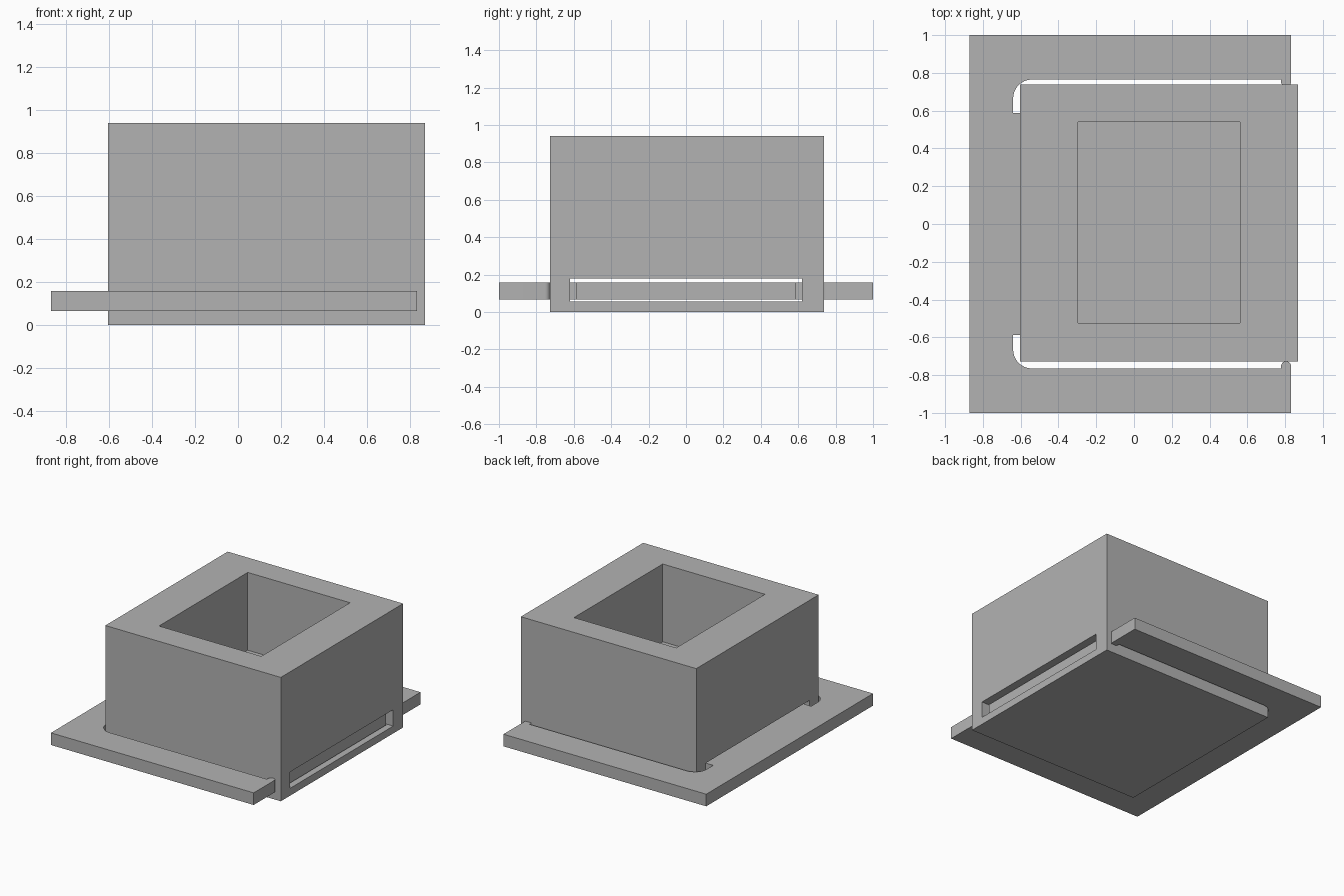
import bpy, bmesh
from math import sin, cos, pi

cube = bpy.data.objects.get("Cube")
if cube:
    bpy.data.objects.remove(cube, do_unlink=True)

# Single flat grey
grey = bpy.data.materials.new("plain_grey")
grey.use_nodes = True
colour = (0.45, 0.45, 0.45, 1)
grey.diffuse_color = colour
grey.node_tree.nodes["Principled BSDF"].inputs["Base Color"].default_value = colour


def prism(name, outline, z0, z1):
    """Extrude a flat outline from z0 up to z1."""
    bm = bmesh.new()
    base = bm.faces.new([bm.verts.new((x, y, z0)) for x, y in outline])
    top = bmesh.ops.extrude_face_region(bm, geom=[base], use_keep_orig=True)
    verts = [g for g in top["geom"] if isinstance(g, bmesh.types.BMVert)]
    bmesh.ops.translate(bm, verts=verts, vec=(0, 0, z1 - z0))
    bmesh.ops.recalc_face_normals(bm, faces=bm.faces)
    mesh = bpy.data.meshes.new(name)
    bm.to_mesh(mesh)
    bm.free()
    mesh.materials.append(grey)
    obj = bpy.data.objects.new(name, mesh)
    bpy.context.collection.objects.link(obj)
    return obj


def box(name, x0, x1, y0, y1, z0, z1):
    return prism(name, [(x0, y0), (x1, y0), (x1, y1), (x0, y1)], z0, z1)


def arc(cx, cy, r, a0, a1, steps=8):
    return [(cx + r * cos(a0 + (a1 - a0) * i / steps),
             cy + r * sin(a0 + (a1 - a0) * i / steps)) for i in range(steps + 1)]


def cut(target, cutter):
    mod = target.modifiers.new(cutter.name, "BOOLEAN")
    mod.operation = "DIFFERENCE"
    mod.solver = "EXACT"
    mod.object = cutter
    bpy.context.view_layer.objects.active = target
    bpy.ops.object.modifier_apply(modifier=mod.name)
    bpy.data.objects.remove(cutter, do_unlink=True)


# Block with a blind square pocket and a flat slot running through it
block = box("block", -0.604, 0.869, -0.728, 0.739, 0, 0.94)
cut(block, box("pocket", -0.297, 0.562, -0.523, 0.541, 0.35, 1.1))
cut(block, box("slot", -0.8, 1.0, -0.62, 0.62, 0.056, 0.18))

# Sliding plate: tongue through the slot, two side arms with rounded clips
END, ROOT, TONGUE, ARM, TIP = 0.832, -0.64, 0.587, 0.765, 0.727
R = 0.027
half = [(END, TONGUE), (ROOT, TONGUE)]
half += arc(ROOT + 0.1, ARM - 0.1, 0.1, pi, pi / 2)
half += [(END - 2 * R, ARM)]
half += arc(END - R, TIP + R, R, pi, 2 * pi, 10)
half += [(END, 1), (-0.87, 1)]
outline = half + [(x, -y) for x, y in reversed(half)]
plate = prism("sliding_plate", outline, 0.066, 0.158)

# Smooth only the rounded edges
for obj in (block, plate):
    bpy.ops.object.select_all(action="DESELECT")
    obj.select_set(True)
    bpy.context.view_layer.objects.active = obj
    bpy.ops.object.shade_smooth_by_angle(angle=pi / 6)
